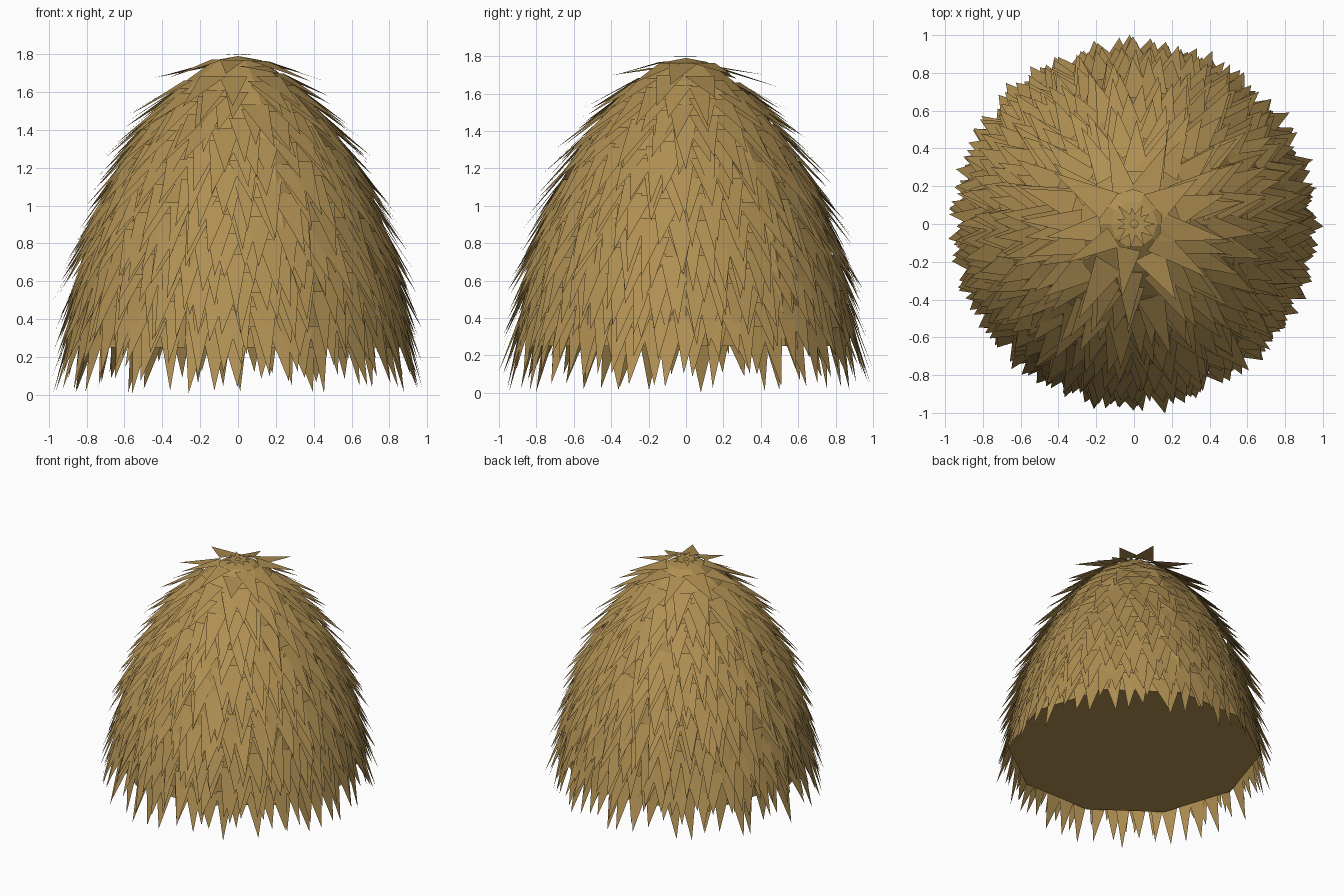
import bpy, bmesh, math, random
from mathutils import Vector

if "Cube" in bpy.data.objects:
    bpy.data.objects.remove(bpy.data.objects["Cube"])

random.seed(11)
straw = bpy.data.materials.new("straw")
straw.diffuse_color = (0.43, 0.275, 0.085, 1)
straw.use_nodes = True
straw.node_tree.nodes["Principled BSDF"].inputs["Base Color"].default_value = straw.diffuse_color

# dome profile (radius, height), top to bottom
PROFILE = [(0.0, 1.79), (0.12, 1.768), (0.255, 1.67), (0.385, 1.54), (0.503, 1.39), (0.605, 1.225),
           (0.697, 1.04), (0.78, 0.82), (0.835, 0.6), (0.867, 0.42), (0.883, 0.25)]
SIDES = 10
CORE_SCALE = 1.025


def finish(bm, name):
    me = bpy.data.meshes.new(name)
    bm.to_mesh(me)
    bm.free()
    me.materials.append(straw)
    ob = bpy.data.objects.new(name, me)
    bpy.context.collection.objects.link(ob)
    return ob


def radius_at(z):
    for (r0, z0), (r1, z1) in zip(PROFILE, PROFILE[1:]):
        if z >= z1:
            t = (z0 - z) / (z0 - z1)
            return r0 + (r1 - r0) * t
    return PROFILE[-1][0]


# ten-sided solid core with closed underside
bm = bmesh.new()
apex = bm.verts.new((0, 0, PROFILE[0][1]))
rings = [[bm.verts.new((r * CORE_SCALE * math.cos(2 * math.pi * i / SIDES),
                        r * CORE_SCALE * math.sin(2 * math.pi * i / SIDES), z))
          for i in range(SIDES)] for r, z in PROFILE[1:]]
for i in range(SIDES):
    j = (i + 1) % SIDES
    bm.faces.new((apex, rings[0][i], rings[0][j]))
    for a, b in zip(rings, rings[1:]):
        bm.faces.new((a[i], b[i], b[j], a[j]))
bm.faces.new(rings[-1][::-1])
finish(bm, "thatch_core")


# one pointed straw blade lying down the dome
def blade(bm, ang, r, z, slope, length, width, lift, skew):
    out = Vector((math.cos(ang), math.sin(ang), 0))
    side = Vector((-math.sin(ang), math.cos(ang), 0))
    down = (out * slope[0] + Vector((0, 0, slope[1]))).normalized()
    normal = down.cross(side)
    if normal.dot(out + Vector((0, 0, 1))) < 0:
        normal = -normal
    root = out * r + Vector((0, 0, z)) + normal * 0.008
    tip = root + down * length + normal * lift + side * skew
    tip.z = max(tip.z, 0.0)
    bm.faces.new([bm.verts.new(p) for p in (root - side * width / 2, tip, root + side * width / 2)])


# overlapping rows of blades, denser towards the eave
bm = bmesh.new()
z = 0.38
while z < 1.77:
    slope = (radius_at(z - 0.04) - radius_at(min(z + 0.04, 1.785)), -0.08)
    n = max(10, round(2 * math.pi * radius_at(z) / 0.11))
    start = random.random()
    for k in range(n):
        ang = 2 * math.pi * (k + start + random.uniform(-0.3, 0.3)) / n
        jitter = random.uniform(-0.035, 0.02)
        zz = min(z + jitter, 1.765)
        blade(bm, ang, radius_at(zz), zz, slope, random.uniform(0.26, 0.385),
              random.uniform(0.12, 0.17), random.uniform(0.03, 0.085), random.uniform(-0.04, 0.04))
    z += 0.095 if z < 1.4 else 0.065
finish(bm, "straw_blades")

# small crown of blades on the tip
bm = bmesh.new()
for k in range(11):
    blade(bm, 2 * math.pi * k / 11, 0.02, 1.788, (1, -0.02), random.uniform(0.06, 0.11), 0.05, 0.004, 0)
finish(bm, "top_tuft")
